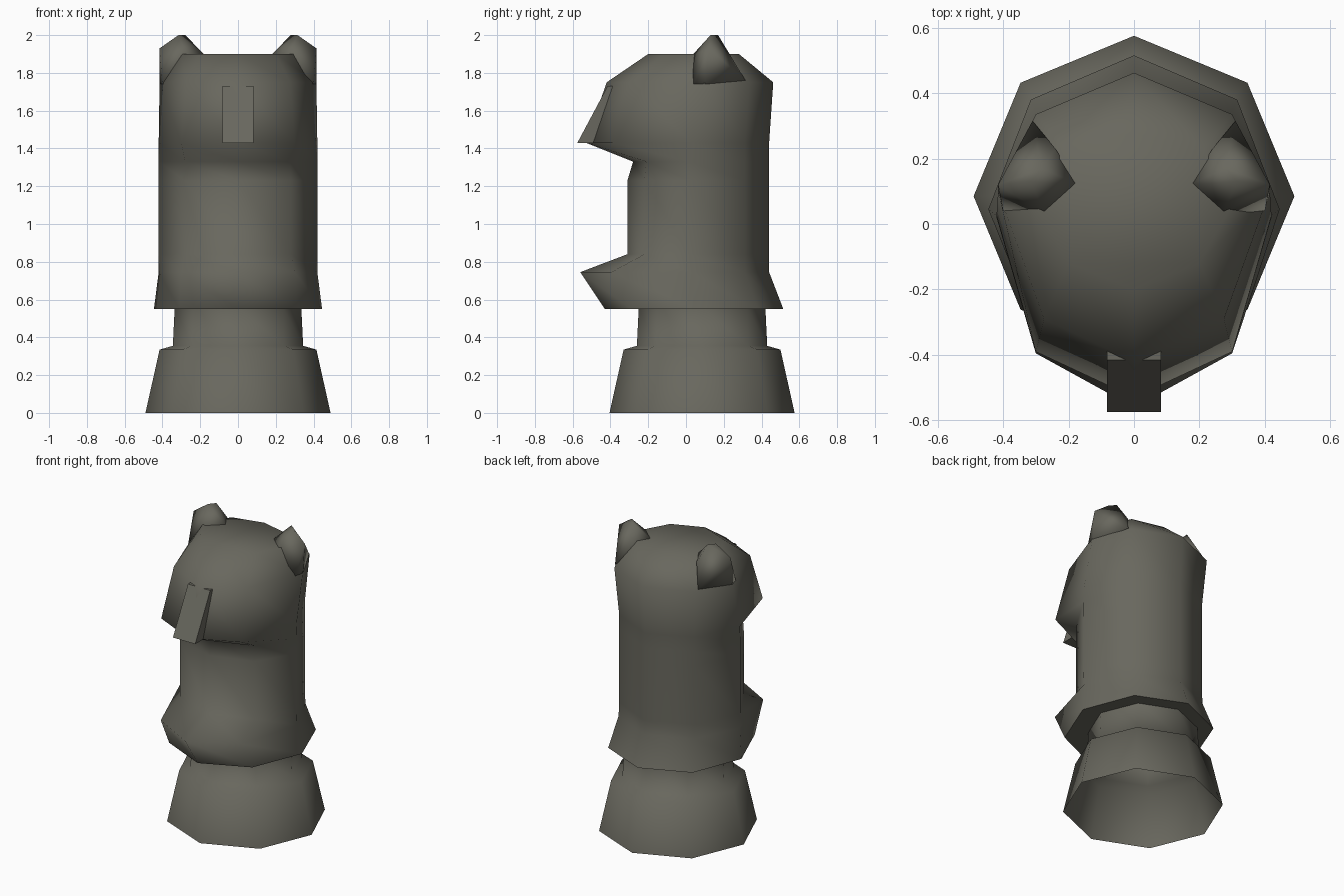
import bpy, bmesh, math

if "Cube" in bpy.data.objects:
    bpy.data.objects.remove(bpy.data.objects["Cube"])

stone = bpy.data.materials.new("dark grey stone")
stone.diffuse_color = (0.14, 0.137, 0.112, 1)
stone.use_nodes = True
stone.node_tree.nodes["Principled BSDF"].inputs["Base Color"].default_value = stone.diffuse_color


def finish(name, bm, angle):
    """Turn a bmesh into a smooth-by-angle stone object."""
    bmesh.ops.recalc_face_normals(bm, faces=bm.faces[:])
    mesh = bpy.data.meshes.new(name)
    bm.to_mesh(mesh)
    bm.free()
    mesh.materials.append(stone)
    ob = bpy.data.objects.new(name, mesh)
    bpy.context.collection.objects.link(ob)
    bpy.ops.object.select_all(action='DESELECT')
    ob.select_set(True)
    bpy.context.view_layer.objects.active = ob
    bpy.ops.object.shade_smooth_by_angle(angle=math.radians(angle))
    return ob


def loft(name, rings, cap_top=False, angle=175):
    """Skin a stack of closed rings with equal point counts."""
    bm = bmesh.new()
    loops = [[bm.verts.new(p) for p in ring] for ring in rings]
    for a, b in zip(loops, loops[1:]):
        n = len(a)
        for i in range(n):
            j = (i + 1) % n
            bm.faces.new((a[i], a[j], b[j], b[i]))
    if cap_top:
        bm.faces.new(loops[-1])
    return finish(name, bm, angle)


def hull(name, points, angle):
    bm = bmesh.new()
    for p in points:
        bm.verts.new(p)
    bmesh.ops.convex_hull(bm, input=bm.verts[:])
    junk = [v for v in bm.verts if not v.link_faces]
    bmesh.ops.delete(bm, geom=junk, context='VERTS')
    return finish(name, bm, angle)


# eight-sided pedestal with a narrower neck, open underneath
def octagon(r, z, cy=0.085):
    return [(r * math.sin(k * math.pi / 4), cy + r * math.cos(k * math.pi / 4), z)
            for k in range(8)]


loft("pedestal", [octagon(0.49, 0), octagon(0.415, 0.335),
                  octagon(0.345, 0.355), octagon(0.335, 0.56)])


# body and head: half outlines (back, back corner, side, front corner, front)
def outline(z, back, bx, by, sx, sy, fx, fy, front):
    half = [(bx, by), (sx, sy), (fx, fy)]
    pts = [(0, back)] + half + [(0, front)] + [(-x, y) for x, y in reversed(half)]
    return [(x, y, z) for x, y in pts]


rings = [outline(*r) for r in (
    (0.55, 0.515, 0.315, 0.38, 0.445, 0.045, 0.31, -0.29, -0.43),
    (0.745, 0.44, 0.285, 0.312, 0.42, 0.025, 0.30, -0.395, -0.56),
    (0.84, 0.44, 0.28, 0.312, 0.42, 0.02, 0.28, -0.22, -0.31),
    (1.23, 0.44, 0.28, 0.312, 0.42, 0.02, 0.28, -0.22, -0.31),
    (1.33, 0.44, 0.28, 0.312, 0.42, 0.02, 0.28, -0.21, -0.28),
    (1.43, 0.44, 0.28, 0.312, 0.42, 0.025, 0.30, -0.39, -0.53),
    (1.75, 0.462, 0.30, 0.335, 0.415, 0.10, 0.275, -0.29, -0.42),
    (1.90, 0.28, 0.21, 0.23, 0.30, 0.06, 0.20, -0.12, -0.20))]
loft("body_and_head", rings, cap_top=True)

# flat underside of the body, kept separate for a crisp rim
bm = bmesh.new()
bm.faces.new([bm.verts.new(p) for p in rings[0]])
finish("body_underside", bm, 30)

# nose wedge
hull("nose", [(s * 0.083, y, z) for s in (-1, 1) for y, z in
              ((-0.575, 1.43), (-0.415, 1.73), (-0.40, 1.43), (-0.34, 1.73))], 30)

# ears growing out of the head's sides
for side, s in (("left", -1), ("right", 1)):
    hull(side + "_ear", [(s * x, y, z) for x, y, z in (
        (0.17, 0.12, 1.89), (0.27, 0.03, 1.89), (0.40, 0.04, 1.74),
        (0.415, 0.10, 1.74), (0.31, 0.315, 1.76), (0.24, 0.23, 1.89),
        (0.28, 0.17, 2.0), (0.315, 0.13, 2.0), (0.415, 0.12, 1.93))], 175)
